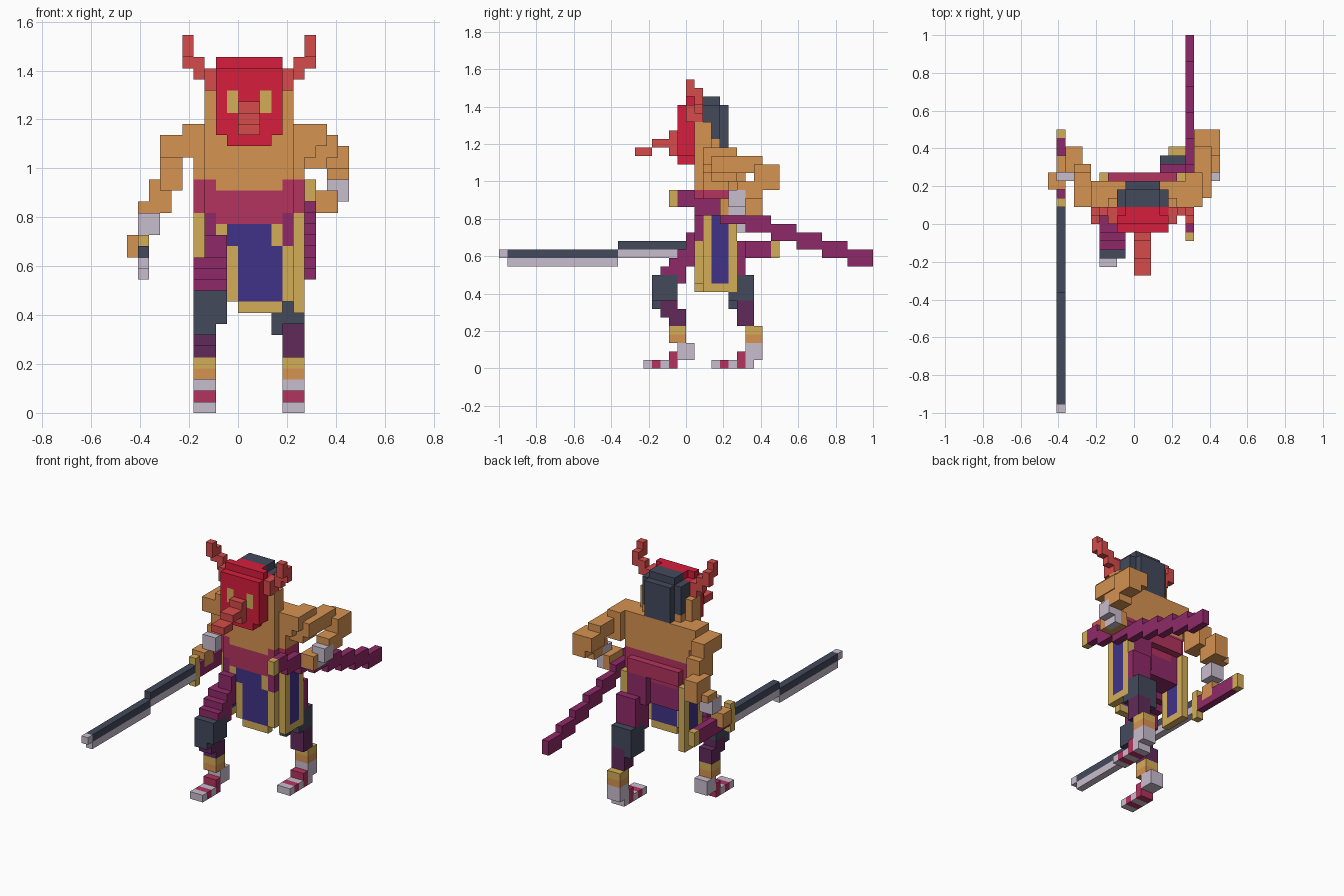
import bpy, bmesh
from mathutils import Vector

if "Cube" in bpy.data.objects:
    bpy.data.objects.remove(bpy.data.objects["Cube"])

UNIT = 1 / 22  # edge of one block


def material(name, rgb):
    linear = [((c / 255 + 0.055) / 1.055) ** 2.4 for c in rgb] + [1]
    mat = bpy.data.materials.new(name)
    mat.use_nodes = True
    mat.diffuse_color = linear
    bsdf = mat.node_tree.nodes["Principled BSDF"]
    bsdf.inputs["Base Color"].default_value = linear
    bsdf.inputs["Roughness"].default_value = 0.9
    return mat


skin = material("tan_skin", (214, 147, 82))
red = material("mask_red", (214, 30, 60))
horn = material("horn_red", (214, 75, 75))
crimson = material("sash_crimson", (180, 52, 96))
purple = material("cloth_purple", (143, 42, 104))
plum = material("dark_plum", (97, 42, 91))
blue = material("panel_blue", (64, 50, 136))
gold = material("trim_gold", (212, 174, 89))
slate = material("slate", (68, 74, 92))
grey = material("pale_grey", (201, 189, 206))

blocks = {}  # block position -> (part, material); later fills replace earlier


def fill(part, mat, xs, ys, zs):
    for x in range(*xs):
        for y in range(*ys):
            for z in range(*zs):
                blocks[x, y, z] = (part, mat)


# Torso and shoulders
fill("torso", skin, (-3, 5), (1, 5), (22, 26))
fill("torso", skin, (-5, 7), (2, 5), (23, 26))
fill("torso", skin, (-4, 6), (2, 5), (21, 23))
fill("torso", skin, (-3, 5), (1, 2), (21, 22))

# Waist sash and hips
fill("hips", purple, (-3, 5), (2, 5), (14, 18))
fill("hips", purple, (2, 5), (5, 6), (14, 18))
fill("sash", crimson, (-4, 6), (2, 5), (18, 21))
fill("sash", crimson, (-3, 5), (5, 6), (18, 20))
fill("sash", crimson, (-3, 5), (1, 5), (18, 21))
fill("torso", skin, (-2, 4), (1, 2), (20, 21))

# Left leg, set back
fill("left_leg", purple, (3, 6), (4, 7), (10, 15))
fill("left_leg", slate, (3, 6), (5, 8), (8, 11))
fill("left_leg", slate, (3, 4), (5, 8), (7, 9))
fill("left_leg", plum, (4, 6), (6, 8), (5, 8))

# Right leg, stepping forward
fill("right_leg", purple, (-4, -1), (-3, 0), (10, 12))
fill("right_leg", purple, (-4, -1), (-2, 1), (12, 13))
fill("right_leg", purple, (-4, -1), (-1, 2), (13, 14))
fill("right_leg", purple, (-3, -1), (0, 4), (14, 16))
fill("right_leg", purple, (-3, -1), (1, 4), (16, 18))
fill("right_leg", slate, (-4, -1), (-4, -1), (8, 11))
fill("right_leg", slate, (-4, -2), (-4, -2), (7, 8))
fill("right_leg", plum, (-4, -2), (-3, -1), (6, 8))
fill("right_leg", plum, (-4, -2), (-2, 0), (5, 7))

# Ankles, heels and striped feet
for part, x, ankle, toe in (("left_foot", 4, 7, 3), ("right_foot", -4, -2, -5)):
    xs, heel = (x, x + 2), toe + 4
    fill(part, gold, xs, (ankle, ankle + 2), (4, 5))
    fill(part, skin, xs, (ankle, ankle + 2), (3, 4))
    fill(part, grey, xs, (heel, heel + 2), (1, 3))
    for i, mat in enumerate((grey, crimson, grey, crimson)):
        fill(part, mat, xs, (toe + i, toe + i + 1), (0, 1))
    fill(part, crimson, xs, (heel - 1, heel), (1, 2))
fill("left_foot", grey, (4, 6), (7, 8), (0, 1))

# Side panels with gold edging
for part, x in (("left_panel", 5), ("right_panel", -4)):
    fill(part, gold, (x, x + 1), (2, 6), (9, 18))
    fill(part, blue, (x, x + 1), (3, 5), (10, 18))

# Front apron with gold edging
fill("hips", purple, (4, 5), (1, 2), (15, 18))
fill("sash", crimson, (-2, 4), (1, 5), (17, 18))
fill("apron", gold, (-1, 5), (1, 2), (10, 15))
fill("apron", gold, (0, 4), (1, 2), (9, 10))
fill("apron", blue, (0, 4), (1, 2), (10, 15))
fill("apron", gold, (-2, 4), (1, 2), (15, 17))
fill("apron", blue, (-1, 3), (1, 2), (15, 17))

# Head, hair and mask
fill("head", skin, (-2, 4), (1, 4), (24, 30))
fill("hair", slate, (-2, 4), (2, 4), (27, 31))
fill("hair", slate, (-1, 3), (2, 4), (31, 32))
fill("head", skin, (-3, 5), (1, 3), (26, 29))
fill("hair", slate, (-1, 3), (4, 5), (26, 31))
fill("mask", red, (-2, 4), (-1, 1), (25, 31))
fill("mask", red, (-1, 3), (-1, 1), (24, 25))
fill("mask", red, (-2, 4), (0, 2), (30, 31))
fill("mask", red, (-2, 4), (0, 1), (31, 32))
fill("mask", red, (-1, 3), (1, 2), (31, 32))
fill("nose", horn, (0, 2), (-2, -1), (25, 28))
fill("nose", horn, (0, 2), (-4, -1), (26, 27))
fill("nose", horn, (0, 2), (-6, -4), (25, 26))
for x in (-1, 2):
    fill("eyes", gold, (x, x + 1), (-1, 0), (27, 29))

# Horns, mirrored about the head centre
for name, flip in (("left_horn", False), ("right_horn", True)):
    def span(a, b):
        return (2 - b, 2 - a) if flip else (a, b)
    fill(name, horn, span(4, 5), (0, 2), (29, 31))
    fill(name, horn, span(5, 6), (1, 2), (30, 32))
    fill(name, horn, span(6, 7), (1, 2), (31, 33))
    fill(name, horn, span(6, 7), (0, 1), (32, 34))

# Left arm: elbow back, hand resting at the scabbard
fill("left_arm", skin, (6, 8), (2, 6), (24, 26))
fill("left_arm", skin, (6, 8), (3, 6), (22, 24))
fill("left_arm", skin, (7, 9), (3, 9), (23, 25))
fill("left_arm", skin, (7, 10), (8, 11), (22, 24))
fill("left_arm", skin, (8, 10), (9, 11), (21, 24))
fill("left_arm", skin, (8, 10), (6, 9), (20, 22))
fill("left_hand", skin, (7, 9), (4, 7), (18, 20))
fill("left_gauntlet", grey, (8, 10), (5, 7), (19, 21))
fill("left_gauntlet", grey, (8, 9), (5, 7), (18, 19))

# Right arm: hanging, elbow back
fill("right_arm", skin, (-7, -5), (2, 6), (23, 25))
fill("right_arm", skin, (-7, -5), (4, 7), (20, 23))
fill("right_arm", skin, (-8, -6), (6, 9), (18, 21))
fill("right_arm", skin, (-9, -6), (6, 8), (18, 19))
fill("right_gauntlet", grey, (-9, -7), (5, 7), (16, 18))
fill("right_hand", skin, (-10, -8), (4, 6), (14, 16))

# Scabbard: equal steps falling toward the back
for step in range(7):
    y, z = 1 + 3 * step, 18 - step
    fill("scabbard", purple, (6, 7), (y, y + 3), (z, z + 2))
fill("scabbard", purple, (6, 7), (-1, 1), (19, 21))
fill("scabbard", gold, (6, 7), (-2, -1), (19, 21))

# Sword: pommel, grip, guard, two-tone blade
blade_x = (-9, -8)
fill("sword_grip", purple, blade_x, (3, 4), (13, 15))
fill("sword_grip", purple, blade_x, (6, 10), (13, 15))
fill("sword_grip", purple, blade_x, (4, 6), (13, 14))
fill("sword_pommel", gold, blade_x, (10, 11), (13, 15))
fill("sword_guard", gold, blade_x, (2, 3), (12, 16))
fill("sword_blade", slate, blade_x, (-8, 2), (14, 15))
fill("sword_blade", grey, blade_x, (-8, 2), (13, 14))
fill("sword_blade", slate, blade_x, (-21, -8), (13, 14))
fill("sword_blade", grey, blade_x, (-21, -8), (12, 13))
fill("sword_blade", grey, blade_x, (-22, -21), (13, 14))


def build(part):
    """Make one object from the exposed sides of a part's blocks."""
    bm = bmesh.new()
    mats = []
    for pos, (owner, mat) in blocks.items():
        if owner != part:
            continue
        if mat not in mats:
            mats.append(mat)
        centre = Vector(pos) + Vector((0.5, 0.5, 0.5))
        for axis in range(3):
            for sign in (-1, 1):
                n = Vector((0, 0, 0))
                n[axis] = sign
                if tuple(int(c) for c in Vector(pos) + n) in blocks:
                    continue
                u = Vector((0, 0, 0))
                u[(axis + 1) % 3] = 0.5
                v = n.cross(u)
                mid = centre + n / 2
                corners = (mid - u - v, mid + u - v, mid + u + v, mid - u + v)
                face = bm.faces.new([bm.verts.new(c * UNIT) for c in corners])
                face.material_index = mats.index(mat)
    bmesh.ops.remove_doubles(bm, verts=bm.verts, dist=UNIT / 100)
    mesh = bpy.data.meshes.new(part)
    bm.to_mesh(mesh)
    bm.free()
    for mat in mats:
        mesh.materials.append(mat)
    bpy.context.collection.objects.link(bpy.data.objects.new(part, mesh))


for part in dict.fromkeys(owner for owner, mat in blocks.values()):
    build(part)
